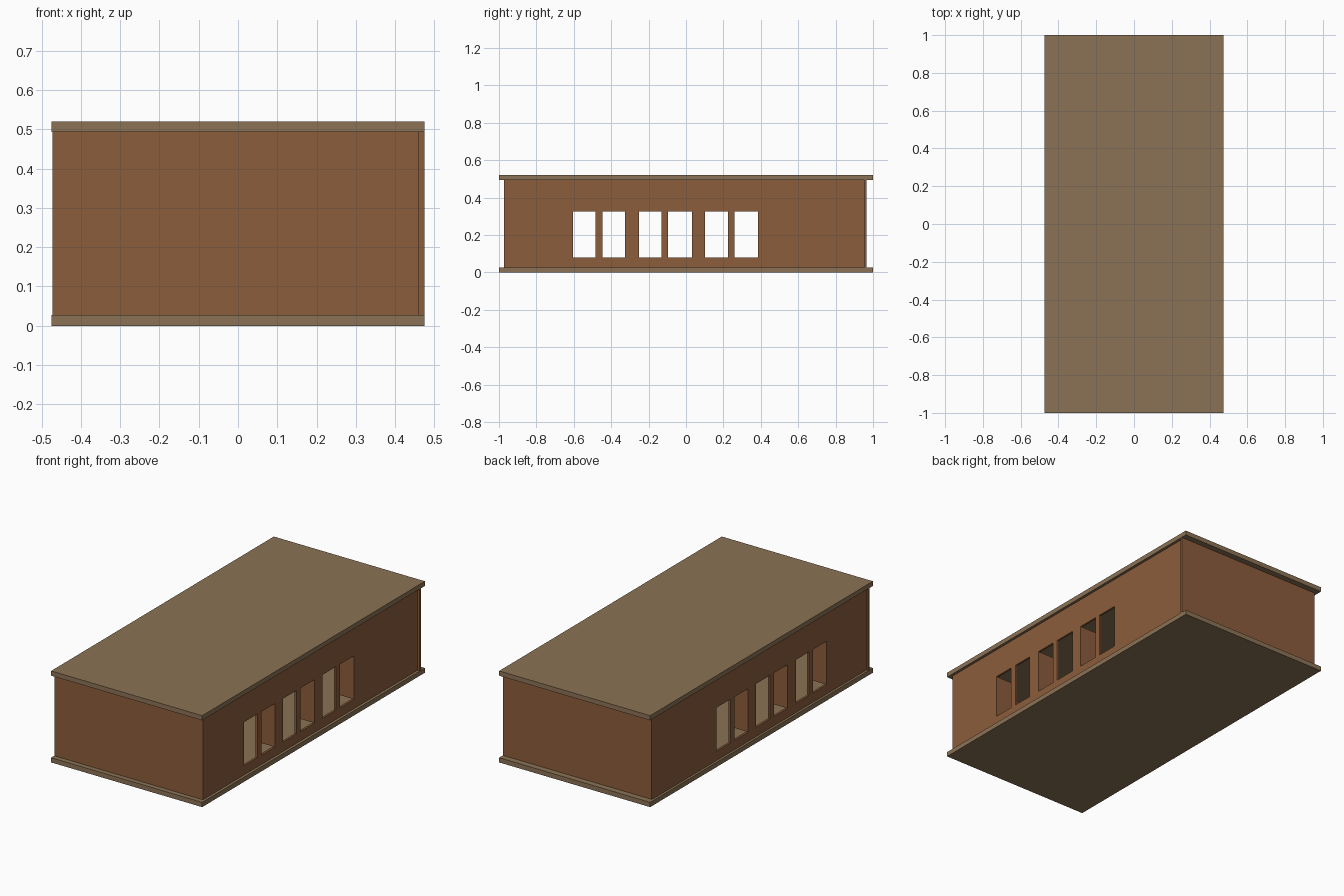
import bpy, bmesh

if "Cube" in bpy.data.objects:
    bpy.data.objects.remove(bpy.data.objects["Cube"])


def material(name, color):
    m = bpy.data.materials.new(name)
    m.diffuse_color = (*color, 1)
    m.use_nodes = True
    m.node_tree.nodes["Principled BSDF"].inputs["Base Color"].default_value = m.diffuse_color
    return m


TAN = material("tan_board", (0.26, 0.17, 0.09))
BROWN = material("brown_wall", (0.26, 0.11, 0.045))


def finish(name, bm, mat):
    bmesh.ops.recalc_face_normals(bm, faces=bm.faces)
    me = bpy.data.meshes.new(name)
    bm.to_mesh(me)
    bm.free()
    me.materials.append(mat)
    ob = bpy.data.objects.new(name, me)
    bpy.context.collection.objects.link(ob)
    return ob


def box(name, x, y, z, mat):
    bm = bmesh.new()
    bmesh.ops.create_cube(bm, size=1)
    for v in bm.verts:
        for i, (lo, hi) in enumerate((x, y, z)):
            v.co[i] = lo if v.co[i] < 0 else hi
    return finish(name, bm, mat)


LOW, HIGH, THICK = 0.027, 0.493, 0.012
SILL, HEAD = 0.08, 0.327

# Floor and roof slabs
box("floor", (-0.475, 0.475), (-1, 1), (0, LOW), TAN)
box("roof", (-0.475, 0.475), (-1, 1), (HIGH, 0.52), TAN)

# End walls, each overlapping one long wall
box("front_wall", (-0.472, 0.46), (-0.972, -0.96), (LOW, HIGH), BROWN)
box("back_wall", (-0.46, 0.474), (0.954, 0.966), (LOW, HIGH), BROWN)

# Window pairs along the length
pairs = [(-0.604, -0.483, -0.446, -0.326),
         (-0.252, -0.131, -0.096, 0.031),
         (0.101, 0.224, 0.259, 0.385)]


def side_wall(name, x, y0, y1):
    """Long wall with six window openings, thickened along x."""
    ys = [y0] + [y for p in pairs for y in p] + [y1]
    zs = [LOW, SILL, HEAD, HIGH]
    bm = bmesh.new()
    grid = [[bm.verts.new((x, y, z)) for z in zs] for y in ys]
    for i in range(len(ys) - 1):
        for j in range(3):
            if not (j == 1 and i % 2 == 1):
                bm.faces.new((grid[i][j], grid[i + 1][j],
                              grid[i + 1][j + 1], grid[i][j + 1]))
    ob = finish(name, bm, BROWN)
    mod = ob.modifiers.new("thickness", 'SOLIDIFY')
    mod.thickness = THICK
    mod.offset = 0


side_wall("right_wall", 0.454, -0.96, 0.954)
side_wall("left_wall", -0.456, -0.96, 0.954)

# Shutters swung inwards beside each window pair
DEPTH = 0.095
for side, xs in (("right", (0.448 - DEPTH, 0.448)), ("left", (-0.45, -0.45 + DEPTH))):
    for n, p in enumerate(pairs, 1):
        for end, ys in (("front", (p[0] - 0.01, p[0])), ("back", (p[3], p[3] + 0.01))):
            box(f"{side}_shutter_{n}_{end}", xs, ys, (SILL, HEAD), BROWN)
